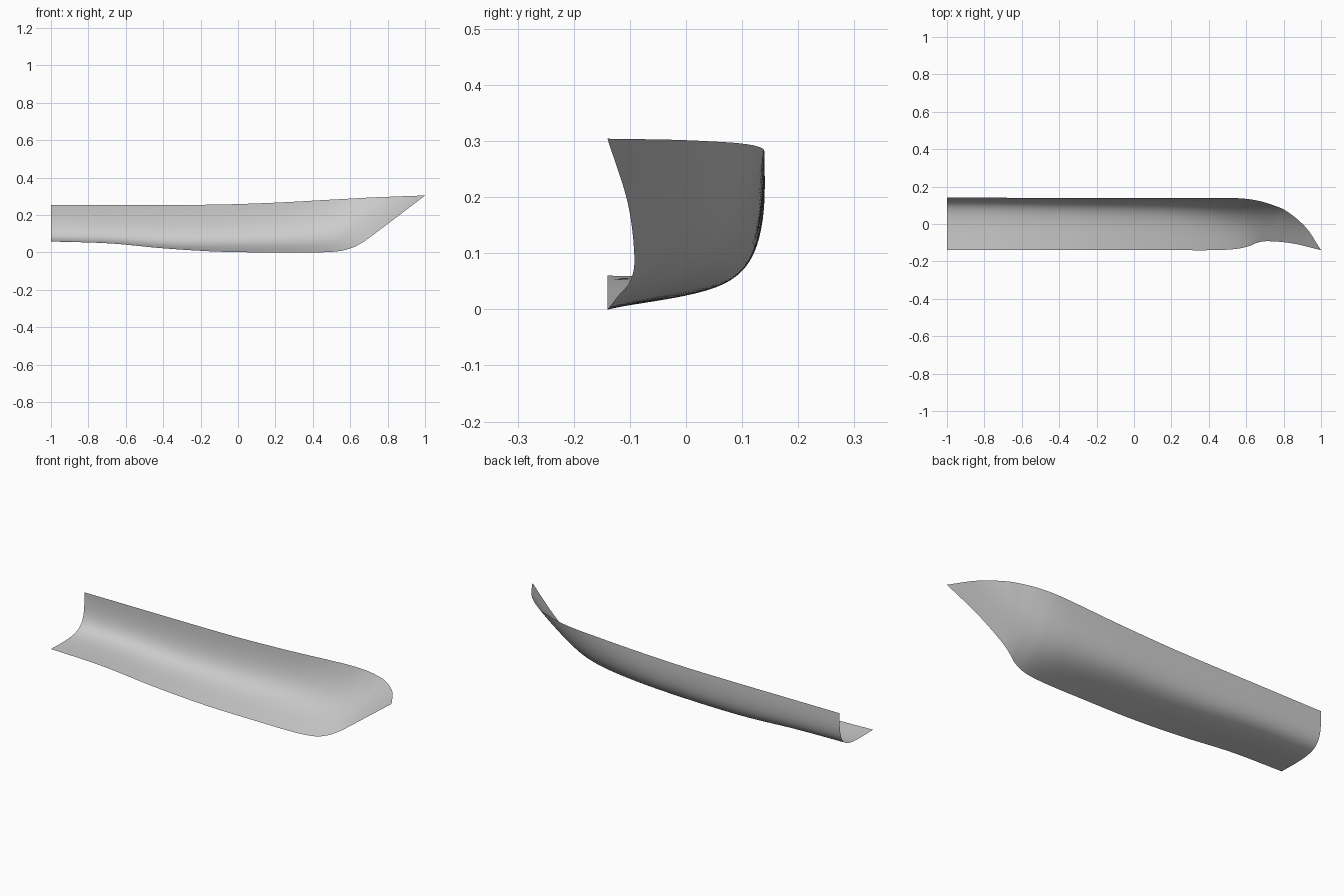
import bpy
import bmesh
import math
from mathutils import Vector

cube = bpy.data.objects.get("Cube")
if cube:
    bpy.data.objects.remove(cube, do_unlink=True)

# Hull lines, stern to bow: the keel and stem edge, and the upper rim
KEEL = [(-1, -.14, .06), (-.7, -.14, .05), (-.4, -.14, .022), (-.1, -.14, .004),
        (.2, -.14, 0), (.42, -.14, 0), (.54, -.134, .007), (.61, -.12, .025),
        (.66, -.1, .05), (.72, -.092, .092), (.85, -.104, .19), (1, -.14, .304)]
RIM = [(-1, .14, .254), (-.7, .14, .254), (-.4, .14, .254), (-.1, .14, .256),
       (.2, .14, .266), (.44, .14, .279), (.57, .137, .286), (.66, .125, .291),
       (.74, .102, .295), (.82, .066, .298), (.92, -.02, .302), (1, -.14, .304)]

# Bilge fullness per station: breadth and height shares of the two inner handles
BILGE = [(.86, -.03, 1.02, -.03), (.84, -.02, 1.02, -.02), (.81, .04, 1.01, .03),
         (.76, .11, 1, .1), (.69, .14, .98, .15), (.56, .15, .91, .21),
         (.46, .16, .84, .29), (.4, .19, .78, .38), (.36, .24, .74, .48),
         (.34, .29, .71, .58), (.33, .32, .68, .65), (.33, .33, .67, .67)]

STEPS, RINGS = 10, 32


def spline(points, steps):
    """Smooth curve through all points, evenly divided between them."""
    pts = [Vector(p) for p in points]
    pts = [2 * pts[0] - pts[1]] + pts + [2 * pts[-1] - pts[-2]]
    path = []
    for a, b, c, d in zip(pts, pts[1:], pts[2:], pts[3:]):
        for i in range(steps):
            t = i / steps
            path.append(b + (c - a) * (t / 2)
                        + (2 * a - 5 * b + 4 * c - d) * (t * t / 2)
                        + (3 * b - a - 3 * c + d) * (t ** 3 / 2))
    return path + [pts[-2]]


def handle(low, high, along, breadth, height):
    d = high - low
    return low + Vector((d.x * along, d.y * breadth, d.z * height))


def section(low, high, shape):
    """Curved rib from the keel edge up to the rim."""
    p = [low, handle(low, high, 1 / 3, shape[0], shape[1]),
         handle(low, high, 2 / 3, shape[2], shape[3]), high]
    rib = []
    for j in range(RINGS + 1):
        t = j / RINGS
        rib.append(sum((p[k] * (math.comb(3, k) * t ** k * (1 - t) ** (3 - k))
                        for k in range(4)), Vector((0, 0, 0))))
    return rib


# Half hull: an open shell lofted through the ribs
bm = bmesh.new()
lines = zip(spline(KEEL, STEPS), spline(RIM, STEPS), spline(BILGE, STEPS))
ribs = [[bm.verts.new(v) for v in section(*line)] for line in lines]
for r, s in zip(ribs, ribs[1:]):
    for j in range(RINGS):
        bm.faces.new((r[j], s[j], s[j + 1], r[j + 1]))
bmesh.ops.remove_doubles(bm, verts=bm.verts, dist=.0001)
for face in bm.faces:
    face.smooth = True
mesh = bpy.data.meshes.new("half_hull")
bm.to_mesh(mesh)
bm.free()
hull = bpy.data.objects.new("half_hull", mesh)
bpy.context.collection.objects.link(hull)

# Plain grey finish
grey = bpy.data.materials.new("hull_grey")
grey.use_nodes = True
color = (.6, .6, .6, 1)
grey.diffuse_color = color
grey.node_tree.nodes["Principled BSDF"].inputs["Base Color"].default_value = color
mesh.materials.append(grey)
